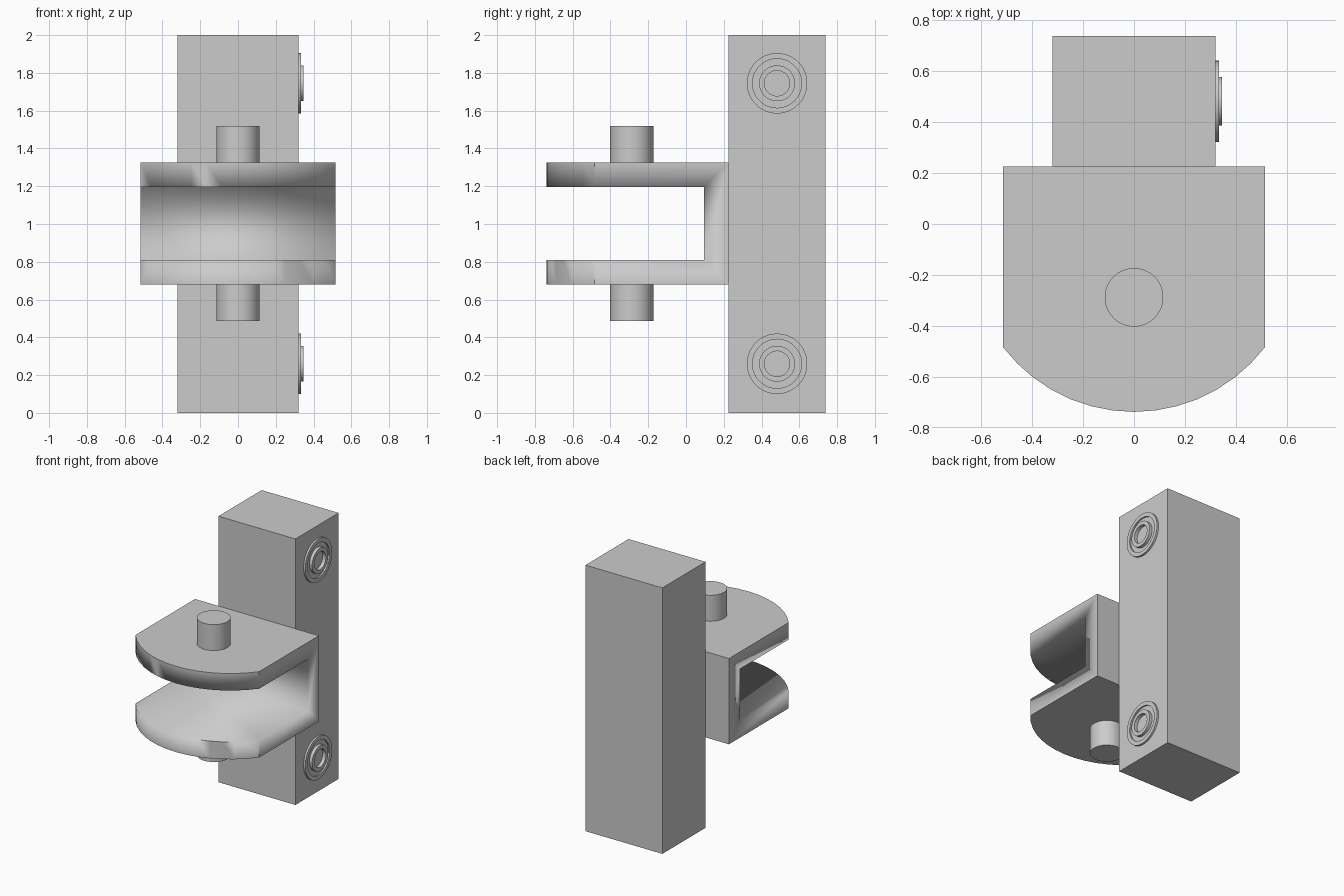
import bpy
import bmesh
import math
from mathutils import Matrix, Vector

cube = bpy.data.objects.get("Cube")
if cube:
    bpy.data.objects.remove(cube, do_unlink=True)

GREY = (0.6, 0.6, 0.6, 1.0)
metal = bpy.data.materials.new("light_grey_metal")
metal.use_nodes = True
metal.diffuse_color = GREY
metal.node_tree.nodes["Principled BSDF"].inputs["Base Color"].default_value = GREY


def finish(bm, name):
    """Turn a bmesh into a named, shaded object."""
    bmesh.ops.recalc_face_normals(bm, faces=bm.faces)
    mesh = bpy.data.meshes.new(name)
    bm.to_mesh(mesh)
    bm.free()
    mesh.materials.append(metal)
    obj = bpy.data.objects.new(name, mesh)
    bpy.context.collection.objects.link(obj)
    bpy.ops.object.select_all(action='DESELECT')
    obj.select_set(True)
    bpy.context.view_layer.objects.active = obj
    bpy.ops.object.shade_smooth_by_angle(angle=math.radians(30))
    return obj


def box(name, low, high):
    low, high = Vector(low), Vector(high)
    bm = bmesh.new()
    bmesh.ops.create_cube(bm, size=1, matrix=Matrix.Translation((low + high) / 2)
                          @ Matrix.Diagonal(high - low).to_4x4())
    return finish(bm, name)


def cylinder(name, radius, x, y, bottom, top):
    bm = bmesh.new()
    bmesh.ops.create_cone(bm, cap_ends=True, segments=48, radius1=radius, radius2=radius,
                          depth=top - bottom,
                          matrix=Matrix.Translation((x, y, (bottom + top) / 2)))
    return finish(bm, name)


def ring_fitting(name, origin, profile):
    """Lathe a closed (radius, height) profile around the x direction."""
    bm = bmesh.new()
    verts = [bm.verts.new((h, r, 0)) for r, h in profile]
    edges = [bm.edges.new((verts[i - 1], verts[i])) for i in range(len(verts))]
    bmesh.ops.spin(bm, geom=verts + edges, cent=(0, 0, 0), axis=(1, 0, 0),
                   angle=math.tau, steps=48, use_merge=True)
    bmesh.ops.remove_doubles(bm, verts=bm.verts, dist=0.0005)
    bmesh.ops.translate(bm, verts=bm.verts, vec=origin)
    return finish(bm, name)


# Upright post
POST_X, POST_FRONT, POST_BACK = 0.32, 0.225, 0.738
box("post", (-POST_X, POST_FRONT, 0), (POST_X, POST_BACK, 2))

# Forked bracket: rounded outline extruded upward, with the slot cut out
HALF, RADIUS, CENTRE_Y, SEGMENTS = 0.515, 0.648, -0.09, 14
LOW, HIGH = 0.68, 1.325
sweep = math.asin(HALF / RADIUS)
outline = [(HALF, POST_FRONT), (-HALF, POST_FRONT)]
for i in range(SEGMENTS + 1):
    a = sweep * (2 * i / SEGMENTS - 1)
    outline.append((RADIUS * math.sin(a), CENTRE_Y - RADIUS * math.cos(a)))
bm = bmesh.new()
base = bm.faces.new([bm.verts.new((x, y, LOW)) for x, y in outline])
grown = bmesh.ops.extrude_face_region(bm, geom=[base])["geom"]
bmesh.ops.translate(bm, verts=[v for v in grown if isinstance(v, bmesh.types.BMVert)],
                    vec=(0, 0, HIGH - LOW))
bracket = finish(bm, "fork_bracket")

cutter = box("slot_cutter", (-1, -1, 0.81), (1, 0.095, 1.197))
cutter.hide_render = True
slot = bracket.modifiers.new("slot", 'BOOLEAN')
slot.operation = 'DIFFERENCE'
slot.solver = 'EXACT'
slot.object = cutter
bpy.context.view_layer.objects.active = bracket
bpy.ops.object.modifier_move_to_index(modifier="slot", index=0)
bpy.ops.object.modifier_apply(modifier="slot")
bpy.data.objects.remove(cutter, do_unlink=True)

# Pin ends above and below the fork
cylinder("upper_pin", 0.115, 0, -0.288, HIGH, 1.52)
cylinder("lower_pin", 0.115, 0, -0.288, 0.487, LOW)

# Stepped ring fittings on the side of the post
steps = [(0.16, 0), (0.16, 0.014), (0.13, 0.014), (0.13, 0.003),
         (0.095, 0.003), (0.095, 0.026), (0.067, 0.026), (0.067, 0)]
for name, z in (("upper_ring_fitting", 1.745), ("lower_ring_fitting", 0.26)):
    ring_fitting(name, (POST_X, 0.482, z), steps)
